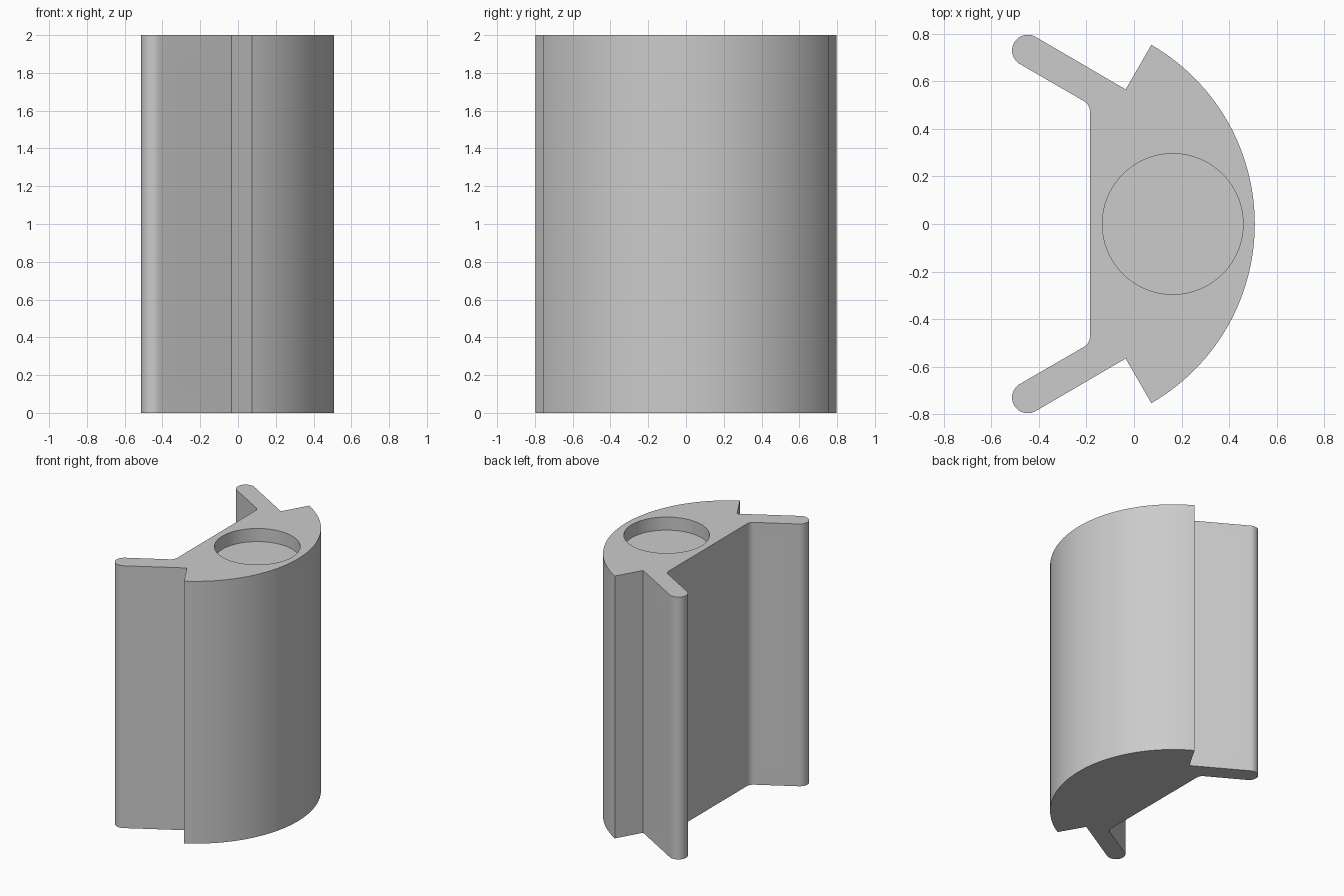
import bpy, bmesh
from math import sin, cos, radians
from mathutils import Matrix, Vector

cube = bpy.data.objects.get("Cube")
if cube:
    bpy.data.objects.remove(cube)

grey = bpy.data.materials.new("plain_grey")
grey.use_nodes = True
colour = (0.6, 0.6, 0.6, 1)
grey.diffuse_color = colour
grey.node_tree.nodes["Principled BSDF"].inputs["Base Color"].default_value = colour

HEIGHT = 2.0


def arc(cx, cy, r, start, end, steps):
    angles = [radians(start + (end - start) * i / steps) for i in range(steps + 1)]
    return [(cx + r * cos(a), cy + r * sin(a)) for a in angles]


def prism(name, points, depth, frame=Matrix()):
    """Extrude a closed outline along the local z axis of a frame."""
    bm = bmesh.new()
    face = bm.faces.new([bm.verts.new((x, y, 0)) for x, y in points])
    top = bmesh.ops.extrude_face_region(bm, geom=[face])["geom"]
    bmesh.ops.translate(bm, vec=(0, 0, depth),
                        verts=[v for v in top if isinstance(v, bmesh.types.BMVert)])
    bm.transform(frame)
    bmesh.ops.recalc_face_normals(bm, faces=bm.faces)
    mesh = bpy.data.meshes.new(name)
    bm.to_mesh(mesh)
    bm.free()
    mesh.materials.append(grey)
    obj = bpy.data.objects.new(name, mesh)
    bpy.context.collection.objects.link(obj)
    return obj


# Body outline: curved face, notch, rounded flange tip, inner fillet, then mirrored
half = arc(-0.362, 0, 0.87, 0, 60, 32)
half.append((-0.035, 0.566))
half += arc(-0.447, 0.73, 0.066, 60, 240, 20)
half += arc(-0.237, 0.472, 0.052, 60, 0, 6)
outline = half + [(x, -y) for x, y in reversed(half[1:])]
body = prism("clamp_body", outline, HEIGHT)

# Round pocket in the top
circle = arc(0.163, 0, 0.296, 0, 360, 96)[:-1]
cutters = [prism("pocket_cutter", circle, 0.3, Matrix.Translation((0, 0, HEIGHT - 0.1)))]

# Bolt holes with hexagonal nut recesses on the inner side of each flange
hole = arc(0, 0, 0.038, 0, 360, 32)[:-1]
hexagon = arc(0, 0, 0.075, 0, 360, 6)[:-1]
for side in (1, -1):
    axis = Vector((cos(radians(60)), side * sin(radians(60)), 0))
    up = Vector((0, 0, 1))
    turn = Matrix((up, axis.cross(up), axis)).transposed().to_4x4()
    for z in (0.22, 1.785):
        inner = Vector((-0.331, side * 0.587, z))
        for name, shape, start, depth in (("hole_cutter", hole, -0.1, 0.35),
                                          ("nut_cutter", hexagon, -0.06, 0.13)):
            frame = Matrix.Translation(inner + axis * start) @ turn
            cutters.append(prism(name, shape, depth, frame))

# Cut everything and remove the helpers
bpy.context.view_layer.objects.active = body
for cutter in cutters:
    cutter.hide_render = True
    mod = body.modifiers.new("cut", 'BOOLEAN')
    mod.operation = 'DIFFERENCE'
    mod.solver = 'EXACT'
    mod.object = cutter
    bpy.ops.object.modifier_apply(modifier=mod.name)
    bpy.data.objects.remove(cutter)

# Smooth curved walls, crisp edges
bpy.ops.object.select_all(action='DESELECT')
body.select_set(True)
bpy.ops.object.shade_smooth_by_angle(angle=radians(25))
